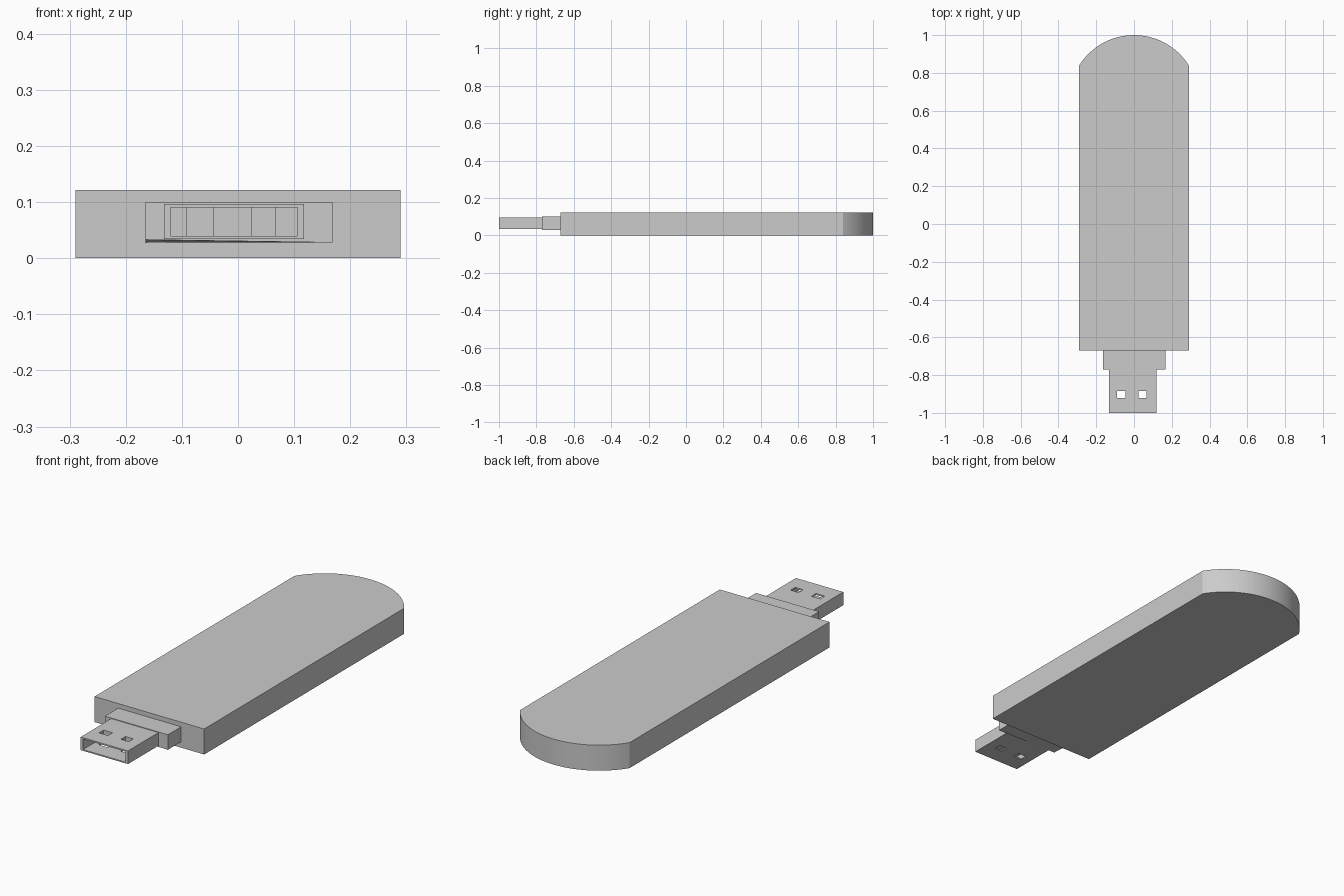
import bpy, bmesh, math
from mathutils import Vector

if "Cube" in bpy.data.objects:
    bpy.data.objects.remove(bpy.data.objects["Cube"], do_unlink=True)

grey = bpy.data.materials.new("plain grey")
grey.use_nodes = True
colour = (0.6, 0.6, 0.6, 1)
grey.diffuse_color = colour
grey.node_tree.nodes["Principled BSDF"].inputs["Base Color"].default_value = colour


def finish(name, bm):
    bmesh.ops.recalc_face_normals(bm, faces=bm.faces)
    mesh = bpy.data.meshes.new(name)
    bm.to_mesh(mesh)
    bm.free()
    mesh.materials.append(grey)
    obj = bpy.data.objects.new(name, mesh)
    bpy.context.collection.objects.link(obj)
    return obj


def box(name, low, high):
    low, high = Vector(low), Vector(high)
    bm = bmesh.new()
    bmesh.ops.create_cube(bm, size=1)
    for v in bm.verts:
        v.co = (low + high) / 2 + v.co * (high - low)
    return finish(name, bm)


def cut(obj, cutter):
    mod = obj.modifiers.new("cut", "BOOLEAN")
    mod.operation, mod.solver, mod.object = "DIFFERENCE", "EXACT", cutter
    bpy.context.view_layer.update()
    graph = bpy.context.evaluated_depsgraph_get()
    mesh = bpy.data.meshes.new_from_object(obj.evaluated_get(graph))
    obj.modifiers.clear()
    obj.data = mesh
    bpy.data.objects.remove(cutter, do_unlink=True)


# Main body: flat slab with a shallow rounded back end
half_width, shoulder, front, height = 0.29, 0.84, -0.67, 0.122
rise = 1 - shoulder
radius = (half_width ** 2 + rise ** 2) / (2 * rise)
sweep = math.asin(half_width / radius)
steps = 40
outline = [(-half_width, front), (half_width, front)]
for i in range(steps + 1):
    a = sweep - 2 * sweep * i / steps
    outline.append((radius * math.sin(a), 1 - radius + radius * math.cos(a)))
bm = bmesh.new()
base = bm.faces.new([bm.verts.new((x, y, 0)) for x, y in outline])
top = bmesh.ops.extrude_face_region(bm, geom=[base])["geom"]
bmesh.ops.translate(bm, vec=(0, 0, height),
                    verts=[g for g in top if isinstance(g, bmesh.types.BMVert)])
body = finish("body", bm)
bpy.ops.object.select_all(action="DESELECT")
body.select_set(True)
bpy.context.view_layer.objects.active = body
bpy.ops.object.shade_smooth_by_angle(angle=math.radians(25))

# Collar between body and plug, with one slightly raised lower corner
collar = box("collar", (-0.165, -0.77, 0.028), (0.168, front, 0.1))
for v in collar.data.vertices:
    if v.co.x < 0 and v.co.y < -0.7 and v.co.z < 0.05:
        v.co.z = 0.033

# Metal plug with a front socket and two holes right through
plug = box("plug", (-0.132, -1, 0.034), (0.118, -0.77, 0.097))
cut(plug, box("socket_cutter", (-0.12, -1.1, 0.04), (0.106, -0.9, 0.09)))
for left, right in ((-0.091, -0.044), (0.024, 0.066)):
    cut(plug, box("hole_cutter", (left, -0.92, -0.1), (right, -0.885, 0.2)))
